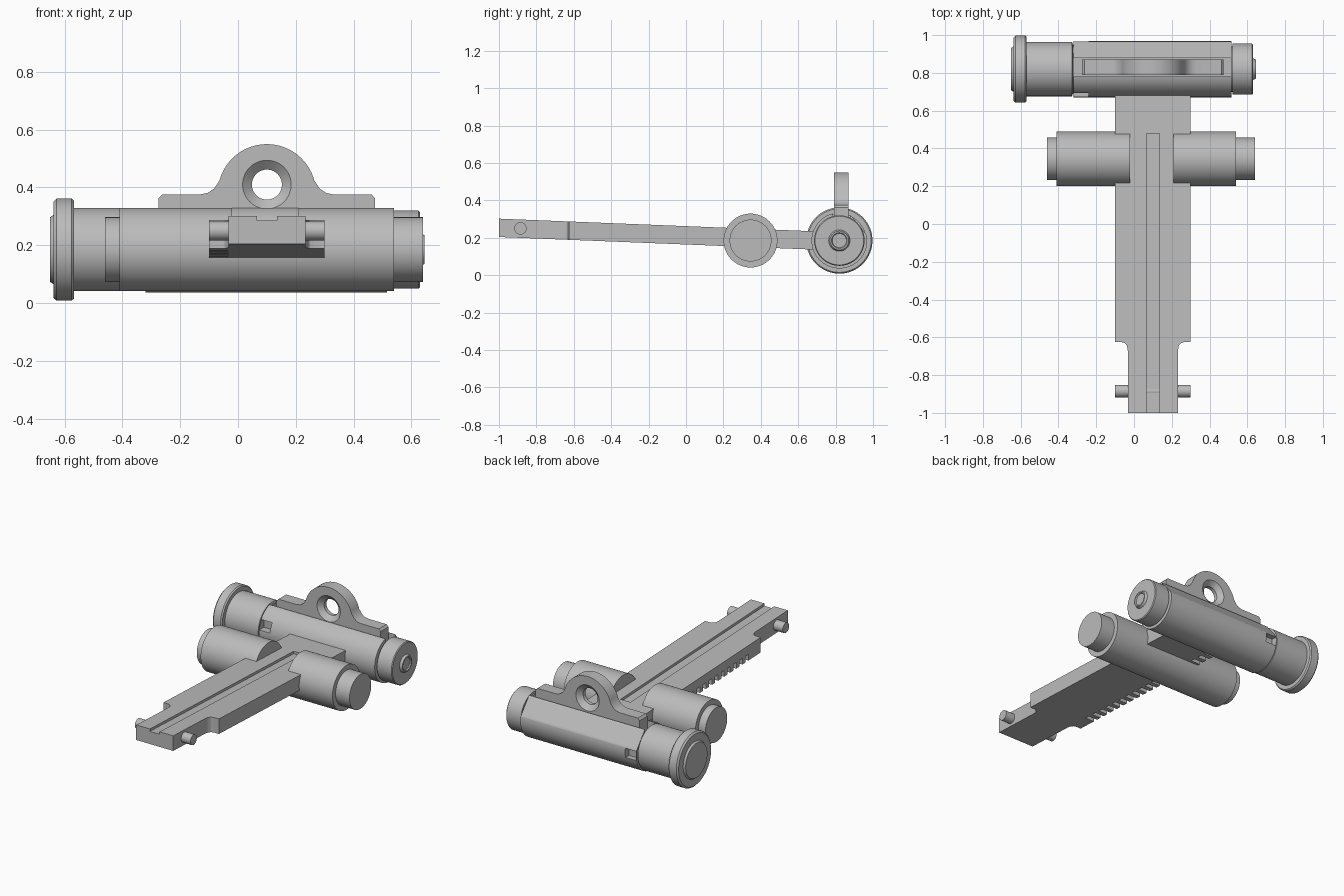
import bpy, bmesh, math
from mathutils import Vector

if bpy.data.objects.get("Cube"):
    bpy.data.objects.remove(bpy.data.objects["Cube"])

GREY = (0.5, 0.5, 0.5, 1)
mat = bpy.data.materials.new("plain grey")
mat.use_nodes = True
mat.diffuse_color = GREY
mat.node_tree.nodes["Principled BSDF"].inputs["Base Color"].default_value = GREY


def finish(bm, name):
    bmesh.ops.remove_doubles(bm, verts=bm.verts, dist=1e-5)
    bmesh.ops.recalc_face_normals(bm, faces=bm.faces)
    me = bpy.data.meshes.new(name)
    bm.to_mesh(me)
    bm.free()
    me.materials.append(mat)
    ob = bpy.data.objects.new(name, me)
    bpy.context.collection.objects.link(ob)
    return ob


def lathe(name, profile, centre, axis="X", steps=64):
    """Spin (along, radius) points about an axis through centre."""
    bm = bmesh.new()
    ax = Vector((1, 0, 0)) if axis == "X" else Vector((0, 1, 0))
    c = Vector(centre)
    vs = [bm.verts.new(c + ax * a + Vector((0, 0, r))) for a, r in profile]
    es = [bm.edges.new(p) for p in zip(vs, vs[1:])]
    bmesh.ops.spin(bm, geom=vs + es, cent=c, axis=ax, angle=math.tau, steps=steps)
    return finish(bm, name)


def prism(name, outline, offset):
    """Extrude a closed outline by an offset vector."""
    bm = bmesh.new()
    face = bm.faces.new([bm.verts.new(p) for p in outline])
    ext = bmesh.ops.extrude_face_region(bm, geom=[face], use_keep_orig=True)
    bmesh.ops.translate(bm, vec=offset,
                        verts=[g for g in ext["geom"] if isinstance(g, bmesh.types.BMVert)])
    return finish(bm, name)


def box(x, y, z):
    pts = [(x[0], y[0], z[0]), (x[1], y[0], z[0]), (x[1], y[1], z[0]), (x[0], y[1], z[0])]
    return prism("cutter", pts, (0, 0, z[1] - z[0]))


def cut(ob, *cutters):
    """Subtract the cutters, keep the result and discard the cutters."""
    for c in cutters:
        c.hide_render = True
        m = ob.modifiers.new("cut", "BOOLEAN")
        m.object, m.operation, m.solver = c, "DIFFERENCE", "EXACT"
    deps = bpy.context.evaluated_depsgraph_get()
    me = bpy.data.meshes.new_from_object(ob.evaluated_get(deps))
    ob.modifiers.clear()
    ob.data = me
    for c in cutters:
        bpy.data.objects.remove(c)


def smooth(ob):
    ob.data.polygons.foreach_set("use_smooth", [True] * len(ob.data.polygons))
    ob.data.set_sharp_from_angle(angle=math.radians(30))


MID = 0.10       # centre line of the arm
HEIGHT = 0.185   # axis height of both cylinders

# Long arm with a narrow nose, a top groove and teeth under one edge
half = [(0.133, -1), (0.133, -0.67), (0.137, -0.645), (0.147, -0.632),
        (0.165, -0.625), (0.2, -0.625), (0.2, 0.72)]
outline = [(MID + x, y, -0.098) for x, y in half]
outline += [(MID - x, y, -0.098) for x, y in reversed(half)]
arm = prism("arm", outline, (0, 0, 0.098))
notches = [box((-0.2, -0.035), (y, y + 0.03), (-0.2, -0.058))
           for y in (-0.5 + 0.0625 * i for i in range(19))]
cut(arm, box((MID - 0.035, MID + 0.035), (-1.1, 0.48), (-0.016, 0.1)), *notches)
for v in arm.data.vertices:
    v.co.z += 0.302 - 0.04 * (v.co.y + 1)

# Pivot pin through the nose
pin = lathe("pivot_pin", [(-0.1, 0), (-0.1, 0.033), (0.3, 0.033), (0.3, 0)],
            (0, -0.885, 0.25), steps=32)

# Cross handle, slotted above the arm
handle = lathe("cross_handle",
               [(-0.46, 0), (-0.46, 0.112), (-0.41, 0.112), (-0.41, 0.144), (0.54, 0.144),
                (0.54, 0.112), (0.64, 0.112), (0.64, 0)], (0, 0.345, HEIGHT))
cut(handle, box((-0.02, 0.21), (0.1, 0.6), (0.215, 0.5)))

# Rear barrel with flange, sleeve and end cap
Y = 0.82
barrel = lathe("rear_barrel",
               [(-0.65, 0), (-0.65, 0.112), (-0.638, 0.12), (-0.638, 0.167), (-0.628, 0.177),
                (-0.576, 0.177), (-0.568, 0.17), (-0.568, 0.144), (-0.328, 0.144),
                (-0.324, 0.13), (-0.32, 0.13), (-0.32, 0.149), (0.515, 0.149),
                (0.515, 0.12), (0.522, 0.12), (0.522, 0.135), (0.625, 0.135),
                (0.63, 0.13), (0.63, 0.057), (0.645, 0.05), (0.645, 0.042),
                (0.638, 0.038), (0.638, 0)], (0, Y, HEIGHT))
# Flat on the upper rear of the sleeve
chord = [(math.cos(math.radians(a)) * r, math.sin(math.radians(a)) * r)
         for a, r in ((66, 0.149), (12, 0.149), (12, 0.3), (66, 0.3))]
flat = prism("cutter", [(-0.32, Y + y, HEIGHT + z) for y, z in chord], (0.835, 0, 0))
slot = box((-0.32, 0.515), (0.782, 0.88), (0.255, 0.5))
cut(barrel, slot, flat,
    box((-0.318, -0.24), (0.6, 0.72), (0.205, 0.265)),
    box((-0.318, -0.24), (0.93, 1.1), (0.15, 0.21)))

# Lug plate with an arched eye
side = [(0.375, 0.24), (0.375, 0.362), (0.362, 0.376), (0.23, 0.376), (0.205, 0.381),
        (0.183, 0.396)]
side += [(0.17 * math.cos(math.radians(a)), 0.38 + 0.17 * math.sin(math.radians(a)))
         for a in range(15, 90, 5)]
pts = [(MID + x, 0.79, z) for x, z in side] + [(MID, 0.79, 0.55)]
pts += [(MID - x, 0.79, z) for x, z in reversed(side)]
lug = prism("lug_plate", pts, (0, 0.08, 0))
cut(lug, lathe("cutter", [(-0.06, 0.105), (-0.06, 0.107), (-0.012, 0.052), (0.012, 0.052),
                          (0.06, 0.107), (0.06, 0), (-0.06, 0), (-0.06, 0.105)],
               (MID, 0.83, 0.41), "Y", 48))

for ob in (arm, pin, handle, barrel, lug):
    smooth(ob)
